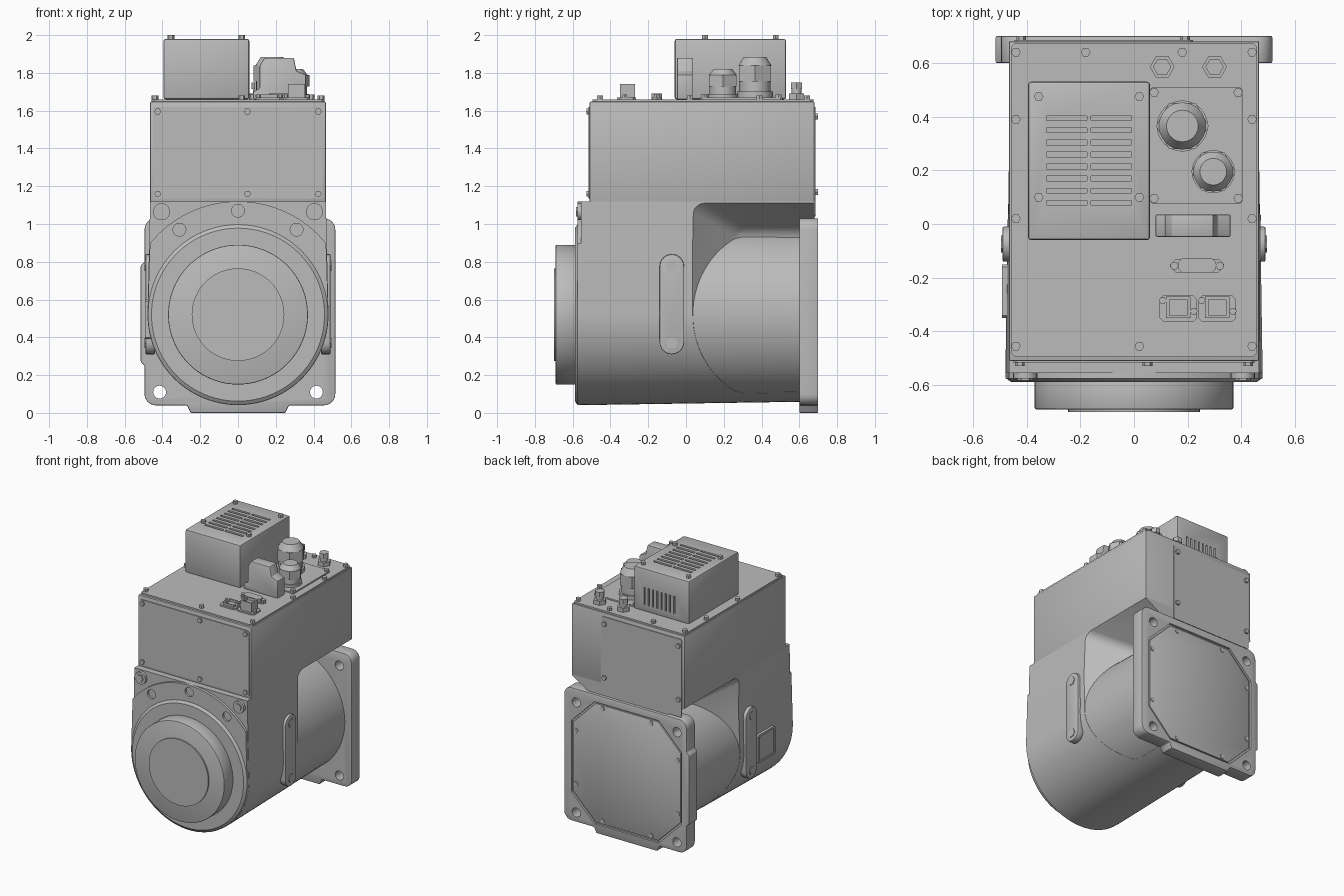
import bpy, bmesh
from math import sin, cos, pi, radians
from mathutils import Vector

cube = bpy.data.objects.get("Cube")
if cube:
    bpy.data.objects.remove(cube)

gray = bpy.data.materials.new("housing_gray")
gray.use_nodes = True
gray.diffuse_color = (0.5, 0.5, 0.5, 1)
gray.node_tree.nodes["Principled BSDF"].inputs["Base Color"].default_value = (0.5, 0.5, 0.5, 1)
parts = []
PLACE = {"x": lambda u, v, d: (d, u, v),
         "y": lambda u, v, d: (u, d, v),
         "z": lambda u, v, d: (u, v, d)}


def arc(cu, cv, r, a0, a1, n):
    return [(cu + r * cos(radians(a0 + (a1 - a0) * i / n)),
             cv + r * sin(radians(a0 + (a1 - a0) * i / n))) for i in range(n + 1)]


def ngon(cu, cv, r, n=48):
    return arc(cu, cv, r, 0, 360, n)[:-1]


def rect(u0, u1, v0, v1, c=0.0):
    """Rectangle with optional chamfered corners."""
    if not c:
        return [(u0, v0), (u1, v0), (u1, v1), (u0, v1)]
    return [(u0 + c, v0), (u1 - c, v0), (u1, v0 + c), (u1, v1 - c),
            (u1 - c, v1), (u0 + c, v1), (u0, v1 - c), (u0, v0 + c)]


def prisms(name, axis, shapes, d0, d1, ends=None):
    """Extrude outlines along an axis into one object; ends gives tapered far outlines."""
    bm = bmesh.new()
    for k, pts in enumerate(shapes):
        far = ends[k] if ends else pts
        a = [bm.verts.new(PLACE[axis](u, v, d0)) for u, v in pts]
        b = [bm.verts.new(PLACE[axis](u, v, d1)) for u, v in far]
        bm.faces.new(a)
        bm.faces.new(b)
        for i in range(len(a)):
            j = (i + 1) % len(a)
            bm.faces.new((a[i], a[j], b[j], b[i]))
    bmesh.ops.recalc_face_normals(bm, faces=bm.faces)
    mesh = bpy.data.meshes.new(name)
    bm.to_mesh(mesh)
    bm.free()
    mesh.materials.append(gray)
    ob = bpy.data.objects.new(name, mesh)
    bpy.context.collection.objects.link(ob)
    parts.append(ob)
    return ob


def prism(name, axis, pts, d0, d1, end=None):
    return prisms(name, axis, [pts], d0, d1, [end] if end else None)


def bake(ob):
    dg = bpy.context.evaluated_depsgraph_get()
    mesh = bpy.data.meshes.new_from_object(ob.evaluated_get(dg))
    ob.modifiers.clear()
    ob.data = mesh


def bevel(ob, width, segments=2):
    m = ob.modifiers.new("bevel", "BEVEL")
    m.width, m.segments = width, segments
    m.limit_method = "ANGLE"
    bake(ob)
    return ob


def cut(ob, cutter):
    m = ob.modifiers.new("cut", "BOOLEAN")
    m.operation, m.solver, m.object = "DIFFERENCE", "EXACT", cutter
    bake(ob)
    parts.remove(cutter)
    bpy.data.objects.remove(cutter)


def screws(name, axis, spots, d0, d1, r=0.018):
    return prisms(name, axis, [ngon(u, v, r, 6) for u, v in spots], d0, d1)


CZ = 0.52          # barrel axis height
TOP = 1.66         # lid height


def d_shape(r):
    return arc(0, CZ, r, 180, 360, 48) + [(0.465, 1.12), (-0.465, 1.12)]


# Lower body with a sloped pocket on each rear side
body = prism("lower_body", "y", d_shape(0.479), -0.555, 0.68, d_shape(0.46))
for s in (1, -1):
    pocket = prism("pocket_cutter", "x", rect(0.28, 1, -0.2, 0.96), s * 0.21, s * 0.8,
                   rect(-0.275, 1, -0.2, 1.31))
    cut(body, bevel(pocket, 0.05, 4))
prism("barrel", "y", ngon(0, CZ, 0.478, 96), -0.55, 0.68, ngon(0, CZ, 0.459, 96))

# Front plate, rim and boss
front = prism("front_plate", "y", arc(0, CZ, 0.478, 180, 360, 48) + arc(0, CZ, 0.6, 39, 141, 32),
              -0.555, -0.575)
holes = [(0, 1.07), (0.31, 0.97), (-0.31, 0.97)]
cut(front, prisms("bolt_cutter", "y", [ngon(u, v, 0.034, 24) for u, v in holes], -0.6, -0.56))
prism("front_rim", "y", ngon(0, CZ, 0.478, 96), -0.574, -0.588, ngon(0, CZ, 0.458, 96))
bevel(prism("front_boss", "y", ngon(0, CZ, 0.37, 96), -0.58, -0.69), 0.006)
prism("boss_cap", "y", ngon(0, CZ, 0.245, 64), -0.69, -0.7)
for s in (1, -1):
    prism("corner_lug", "y", ngon(s * 0.405, 1.065, 0.045, 24), -0.55, -0.575)
    prism("corner_bolt", "y", ngon(s * 0.405, 1.065, 0.028, 6), -0.57, -0.582)

# Upper housing with lid and access panels
bevel(prism("upper_housing", "z", rect(-0.465, 0.465, -0.51, 0.68), 1.11, TOP - 0.012), 0.006)
prism("lid", "z", rect(-0.458, 0.458, -0.495, 0.675, 0.015), TOP - 0.012, TOP)
screws("lid_screws", "z", [(u, v) for u in (-0.44, 0.44) for v in (0.64, 0.39, 0.02, -0.455)]
       + [(-0.18, 0.64), (0.18, 0.64), (0.02, -0.455)], TOP, 1.68)
prism("front_panel", "y", rect(-0.45, 0.45, 1.135, 1.62, 0.01), -0.51, -0.516)
screws("front_panel_screws", "y", [(u, v) for u in (-0.425, 0.05, 0.425) for v in (1.16, 1.595)],
       -0.516, -0.528)
prism("back_panel", "y", rect(-0.445, 0.22, 1.04, 1.62, 0.01), 0.68, 0.686)
screws("back_panel_screws", "y", [(u, v) for u in (-0.42, 0.19) for v in (1.17, 1.57)], 0.686, 0.7)

# Mounting flange at the back with corner holes and a recessed cover
outline = [(-0.25, 0), (0.25, 0), (0.27, 0.04)] + arc(0.455, 0.1, 0.06, -90, 0, 6) \
    + arc(0.455, 0.97, 0.06, 0, 90, 6) + arc(-0.435, 0.97, 0.06, 90, 180, 6) \
    + [(-0.495, 0.8), (-0.515, 0.78), (-0.515, 0.27), (-0.495, 0.25)] \
    + arc(-0.435, 0.1, 0.06, 180, 270, 6) + [(-0.27, 0.04)]
flange = bevel(prism("rear_flange", "y", outline, 0.6, 0.7), 0.005)
corners = [(u, CZ + w) for u in (-0.415, 0.415) for w in (-0.41, 0.41)]
cut(flange, prisms("hole_cutter", "y", [ngon(u, v, 0.034, 24) for u, v in corners], 0.5, 0.8))
cut(flange, prism("recess_cutter", "y", rect(-0.455, 0.455, CZ - 0.455, CZ + 0.455, 0.19), 0.685, 0.8))
bevel(prism("rear_cover", "y", rect(-0.443, 0.443, CZ - 0.443, CZ + 0.443, 0.185), 0.68, 0.696), 0.004)
screws("rear_cover_screws", "y", [(u, CZ + w) for s in (-1, 1) for t in (-1, 1)
                                  for u, w in ((s * 0.42, t * 0.2), (s * 0.2, t * 0.42))],
       0.69, 0.7)

# Side handles
for s in (1, -1):
    side = "left" if s > 0 else "right"
    bar = arc(-0.075, 0.775, 0.065, 0, 180, 12) + arc(-0.075, 0.375, 0.065, 180, 360, 12)
    bevel(prism(side + "_side_bar", "x", bar, s * 0.44, s * 0.49), 0.006)
    screws(side + "_bar_bolts", "x", [(-0.075, 0.37), (-0.075, 0.78)], s * 0.49, s * 0.495, 0.032)

# Small framed window on one side
frame = prism("window_frame", "x", rect(-0.35, -0.15, 0.39, 0.6, 0.01), -0.44, -0.492)
cut(frame, prism("window_cutter", "x", rect(-0.335, -0.165, 0.405, 0.585), -0.486, -0.6))

# Vented box on the lid
box = bevel(prism("vent_box", "z", rect(-0.395, 0.06, -0.06, 0.53), TOP, 1.98), 0.012)
slots = [rect(u, u + 0.15, 0.07 + 0.045 * i, 0.088 + 0.045 * i)
         for u in (-0.325, -0.16) for i in range(8)]
cut(box, prisms("top_slot_cutter", "z", slots, 1.965, 2.1))
slots = [rect(-0.28 + 0.035 * i, -0.268 + 0.035 * i, 1.71, 1.84) for i in range(8)]
cut(box, prisms("back_slot_cutter", "y", slots, 0.515, 0.6))
screws("vent_box_screws", "z", [(u, v) for u in (-0.355, 0.02) for v in (0.1, 0.475)], 1.98, 2.0)

# Connector plate with two cable glands
prism("connector_plate", "z", rect(0.06, 0.405, 0.075, 0.51, 0.01), TOP, 1.67)
screws("connector_plate_screws", "z", [(u, v) for u in (0.075, 0.388) for v in (0.095, 0.49)],
       1.67, 1.685)
for name, u, v, r, top in (("large", 0.18, 0.365, 0.095, 1.885), ("small", 0.295, 0.195, 0.08, 1.82)):
    h = top - TOP
    for part, sides, k, z0, z1 in (("base", 32, 1, 0, 0.18), ("collar", 32, 0.88, 0.15, 0.5),
                                   ("nut", 6, 1.04, 0.42, 0.8)):
        prism(name + "_gland_" + part, "z", ngon(u, v, r * k, sides), TOP + h * z0, TOP + h * z1)
    prism(name + "_gland_cap", "z", ngon(u, v, r * 0.92, 32), TOP + h * 0.8, top,
          ngon(u, v, r * 0.62, 32))

# Threaded studs
for u in (0.105, 0.3):
    prism("stud_nut", "z", ngon(u, 0.585, 0.046, 6), TOP, 1.69)
    prism("stud_body", "z", ngon(u, 0.585, 0.026, 20), 1.69, 1.72)
    prism("stud_tip", "z", ngon(u, 0.585, 0.034, 6), 1.715, 1.75)

# Plug hood, flat connector and two sockets
hood = [(0.08, TOP), (0.36, TOP), (0.36, 1.79), (0.31, 1.81), (0.295, 1.88), (0.14, 1.88),
        (0.115, 1.84), (0.115, 1.72), (0.08, 1.7)]
bevel(prism("plug_hood", "y", hood, -0.048, 0.035), 0.006)
prism("flat_connector_base", "z", rect(0.135, 0.335, -0.18, -0.13, 0.02), TOP, 1.67)
prism("flat_connector_shell", "z", rect(0.165, 0.305, -0.183, -0.127, 0.015), TOP, 1.69)
screws("flat_connector_nuts", "z", [(0.15, -0.155), (0.32, -0.155)], TOP, 1.685, 0.016)
for u, top in ((0.165, 1.685), (0.31, 1.74)):
    prism("socket_base", "z", rect(u - 0.07, u + 0.07, -0.365, -0.265, 0.015), TOP, 1.67)
    socket = prism("socket", "z", rect(u - 0.045, u + 0.045, -0.35, -0.27), TOP, top)
    cut(socket, prism("socket_cutter", "z", rect(u - 0.033, u + 0.033, -0.34, -0.282), top - 0.02, 2))
    screws("socket_screws", "z", [(u - 0.058, -0.285), (u + 0.058, -0.325)], 1.67, 1.685, 0.014)

# Smooth shading with sharp edges
bpy.ops.object.select_all(action="DESELECT")
for ob in parts:
    ob.select_set(True)
bpy.context.view_layer.objects.active = body
bpy.ops.object.shade_smooth_by_angle(angle=radians(30))
